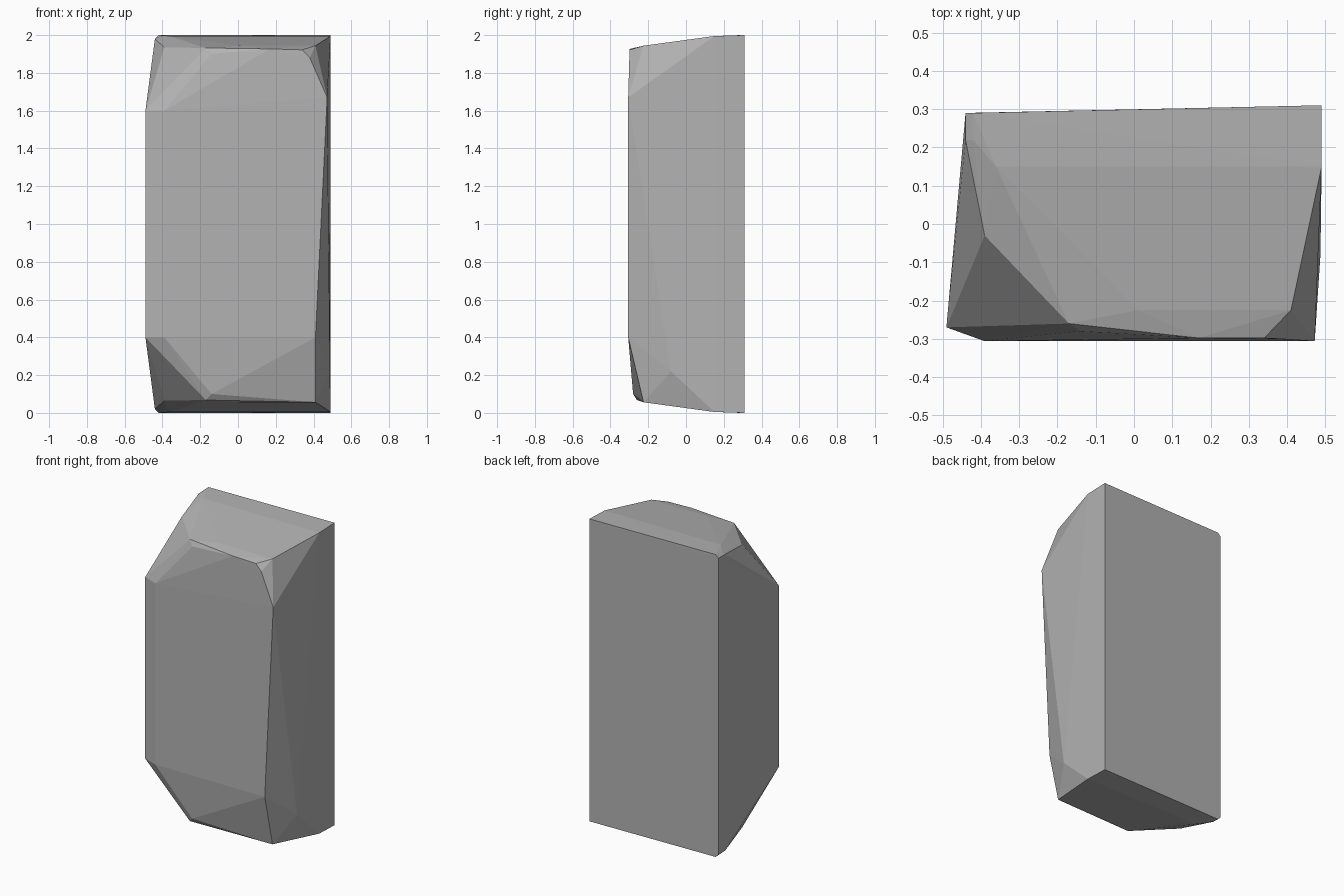
import bpy
import bmesh

default_cube = bpy.data.objects.get("Cube")
if default_cube:
    bpy.data.objects.remove(default_cube, do_unlink=True)

HEIGHT = 2.0


def make_material(name, colour):
    """One flat colour for viewport and render."""
    material = bpy.data.materials.new(name)
    material.use_nodes = True
    material.diffuse_color = colour
    shader = material.node_tree.nodes["Principled BSDF"]
    shader.inputs["Base Color"].default_value = colour
    return material


def make_hull(name, corners, material):
    """Wrap a set of corners in a flat-faced convex stone."""
    bm = bmesh.new()
    for corner in corners:
        bm.verts.new(corner)
    hull = bmesh.ops.convex_hull(bm, input=bm.verts)
    unused = {v for v in hull["geom_interior"] + hull["geom_unused"]
              if isinstance(v, bmesh.types.BMVert)}
    bmesh.ops.delete(bm, geom=list(unused), context="VERTS")
    bmesh.ops.recalc_face_normals(bm, faces=bm.faces)
    mesh = bpy.data.meshes.new(name)
    bm.to_mesh(mesh)
    bm.free()
    mesh.materials.append(material)
    stone = bpy.data.objects.new(name, mesh)
    bpy.context.collection.objects.link(stone)
    return stone


# Corners shared by both ends: x, y and inset from the end
shared_end = [
    # flat back edge, with a small chipped corner
    (-.44, .29, .02), (-.42, .29, 0), (.49, .31, 0),
    # end cap, sloping down to the front
    (-.44, .22, .02), (-.42, .22, .01), (-.36, .15, .005), (.49, .15, .005),
    (.01, -.225, .056), (.41, -.225, .056),
    # bevelled left front corner
    (-.39, -.03, .065), (-.17, -.26, .068), (-.14, -.28, .1),
    (-.49, -.27, .4), (-.39, -.306, .4),
]

# Chips found at one end only
upper_chips = [(.17, -.298, .073), (.34, -.298, .078),
               (.38, -.3, .12), (.472, -.306, .33)]
lower_chips = [(.41, -.306, .4), (.487, -.08, .22)]

corners = [(x, y, inset) for x, y, inset in shared_end + lower_chips]
corners += [(x, y, HEIGHT - inset) for x, y, inset in shared_end + upper_chips]

stone_grey = make_material("stone_grey", (.45, .45, .45, 1))
make_hull("stone_block", corners, stone_grey)
